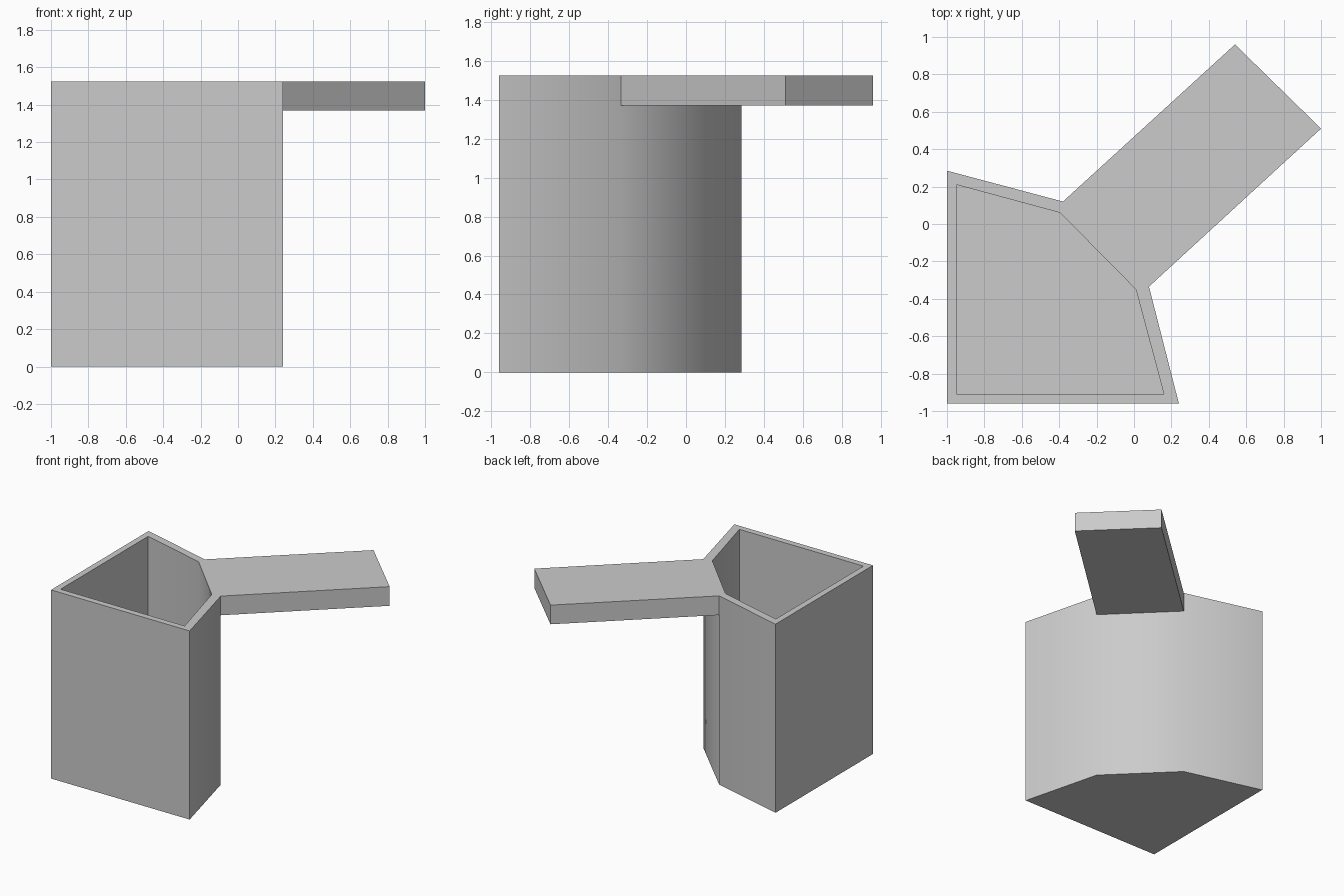
import bpy, bmesh, math

cube = bpy.data.objects.get("Cube")
if cube:
    bpy.data.objects.remove(cube, do_unlink=True)

HEIGHT = 1.525
FLOOR = 0.05
HANDLE_BASE = 1.37

grey = bpy.data.materials.new("light grey")
grey.use_nodes = True
colour = (0.6, 0.6, 0.6, 1)
grey.diffuse_color = colour
grey.node_tree.nodes["Principled BSDF"].inputs["Base Color"].default_value = colour


def loft(name, rings):
    """Join successive (outline, height) rings and cap both ends."""
    bm = bmesh.new()
    loops = [[bm.verts.new((x, y, z)) for x, y in outline] for outline, z in rings]
    for a, b in zip(loops, loops[1:]):
        for i in range(len(a)):
            j = (i + 1) % len(a)
            bm.faces.new((a[i], a[j], b[j], b[i]))
    bm.faces.new(loops[0][::-1])
    bm.faces.new(loops[-1])
    bmesh.ops.recalc_face_normals(bm, faces=bm.faces)
    mesh = bpy.data.meshes.new(name)
    bm.to_mesh(mesh)
    bm.free()
    mesh.materials.append(grey)
    obj = bpy.data.objects.new(name, mesh)
    bpy.context.collection.objects.link(obj)
    # Soft shading across the three rear walls, crisp corners elsewhere
    bpy.ops.object.select_all(action="DESELECT")
    obj.select_set(True)
    bpy.context.view_layer.objects.active = obj
    bpy.ops.object.shade_smooth_by_angle(angle=math.radians(40))
    return obj


# Hollow five-sided container
outer = [(-1, -0.96), (0.24, -0.96), (0.08, -0.335), (-0.38, 0.12), (-1, 0.285)]
inner = [(-0.95, -0.91), (0.16, -0.91), (0.01, -0.35), (-0.395, 0.06), (-0.95, 0.21)]
loft("container", [(outer, 0), (outer, HEIGHT), (inner, HEIGHT), (inner, FLOOR)])

# Flat handle reaching out from the middle rear wall
handle = [outer[2], (1, 0.51), (0.54, 0.96), outer[3]]
loft("handle", [(handle, HANDLE_BASE), (handle, HEIGHT)])
